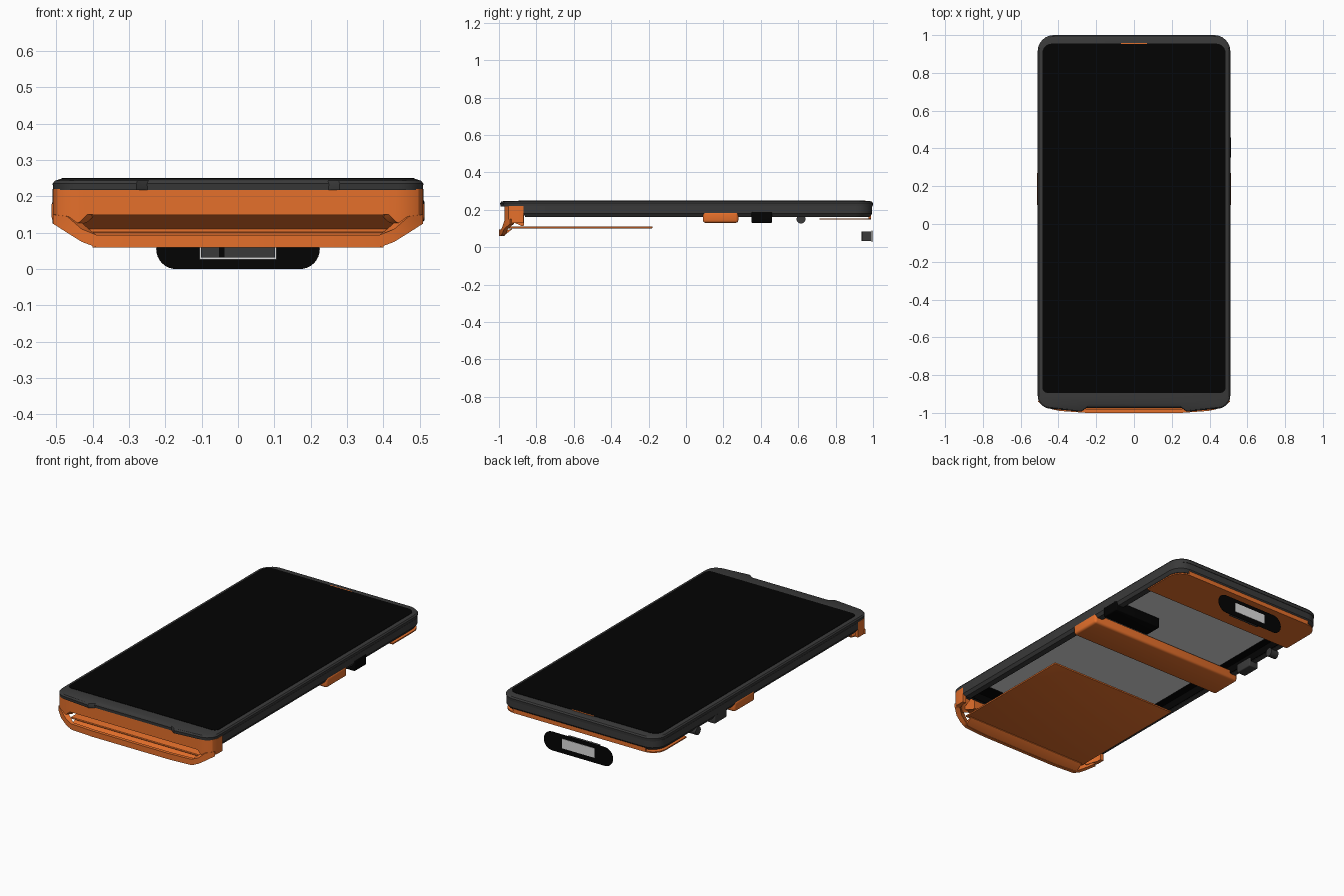
import bpy, bmesh, math

if "Cube" in bpy.data.objects:
    bpy.data.objects.remove(bpy.data.objects["Cube"])

def mat(name, r, g, b):
    m = bpy.data.materials.new(name)
    m.diffuse_color = (r, g, b, 1)
    m.use_nodes = True
    m.node_tree.nodes["Principled BSDF"].inputs["Base Color"].default_value = m.diffuse_color
    return m

ORANGE = mat("orange", .78, .16, .024)
DARK = mat("dark_grey", .042, .042, .042)
BLACK = mat("black", .001, .001, .001)
LIGHT = mat("light_grey", .72, .72, .72)

def finish(name, bm, m, smooth=True):
    bmesh.ops.recalc_face_normals(bm, faces=bm.faces)
    me = bpy.data.meshes.new(name)
    bm.to_mesh(me)
    bm.free()
    me.materials.append(m)
    ob = bpy.data.objects.new(name, me)
    bpy.context.collection.objects.link(ob)
    if smooth:
        bpy.ops.object.select_all(action='DESELECT')
        bpy.context.view_layer.objects.active = ob
        ob.select_set(True)
        bpy.ops.object.shade_smooth_by_angle(angle=math.radians(30))
    return ob

def loft(name, loops, m, ring=False):
    """Join loops of equal length; cap the ends or close into a ring."""
    bm = bmesh.new()
    rows = [[bm.verts.new(p) for p in lp] for lp in loops]
    n = len(rows[0])
    pairs = list(zip(rows, rows[1:])) + ([(rows[-1], rows[0])] if ring else [])
    for a, b in pairs:
        for i in range(n):
            j = (i + 1) % n
            bm.faces.new((a[i], a[j], b[j], b[i]))
    if not ring:
        bm.faces.new(rows[0])
        bm.faces.new(rows[-1])
    return finish(name, bm, m)

def box(name, x0, x1, y0, y1, z0, z1, m, bevel=0):
    bm = bmesh.new()
    bmesh.ops.create_cube(bm, size=1)
    for v in bm.verts:
        v.co = ((x0 + x1) / 2 + v.co.x * (x1 - x0), (y0 + y1) / 2 + v.co.y * (y1 - y0),
                (z0 + z1) / 2 + v.co.z * (z1 - z0))
    if bevel:
        bmesh.ops.bevel(bm, geom=bm.edges[:], offset=bevel, segments=3, profile=.5, affect='EDGES')
    return finish(name, bm, m)

def rounded(x0, x1, y0, y1, rb, rf, n=6):
    """Rounded rectangle: rb rounds the back corners, rf the front ones."""
    pts = []
    for cx, cy, r, a in ((x1 - rb, y1 - rb, rb, 0), (x0 + rb, y1 - rb, rb, 90),
                         (x0 + rf, y0 + rf, rf, 180), (x1 - rf, y0 + rf, rf, 270)):
        for i in range(n + 1):
            t = math.radians(a + 90 * i / n)
            pts.append((cx + r * math.cos(t), cy + r * math.sin(t)))
    return pts

def at(pts, z, s=0):
    """Lift an outline to height z, pulled in by s."""
    return [(x * (1 - s / .51), y * (1 - s), z) for x, y in pts]

def wall(name, half, thick, m):
    """Wrapped wall from (x, y, low z, high z) points, mirrored in x."""
    path = half + [(-x, y, a, b) for x, y, a, b in reversed(half)]
    bm = bmesh.new()
    rows = []
    for x, y, a, b in path:
        ix = x - math.copysign(thick, x) if abs(x) > .4 else x
        iy = y + thick if y < -.9 else y
        rows.append([bm.verts.new(p) for p in ((x, y, a), (x, y, b), (ix, iy, b), (ix, iy, a))])
    for a, b in zip(rows, rows[1:]):
        for i in range(4):
            j = (i + 1) % 4
            bm.faces.new((a[i], a[j], b[j], b[i]))
    bm.faces.new(rows[0])
    bm.faces.new(rows[-1])
    return finish(name, bm, m)

# front bezel with a shallow recess in its slightly bulged lower edge
outline = rounded(-.51, .51, -.978, 1, .085, .07)
outline[21:21] = [(-.28, -.994), (-.25, -.973), (.25, -.973), (.28, -.994)]
loft("bezel", [at(outline, .218, .002), at(outline, .235), at(outline, .243, .006),
               at(outline, .248, .022)], DARK)

# rear frame around the recessed back
outer = rounded(-.51, .51, -.87, .995, .085, .005)
inner = rounded(-.465, .465, -.85, .95, .06, .005)
loft("rear_frame", [at(outer, .22), at(outer, .18), at(outer, .162, .012),
                    at(inner, .162), at(inner, .22)], DARK, ring=True)
lining = rounded(-.46, .46, -.845, .945, .06, .005)
loft("recess_lining", [at(inner, .164), at(inner, .215), at(lining, .215), at(lining, .164)],
     BLACK, ring=True)
loft("recess_floor", [at(inner, .208), at(inner, .216)], BLACK)
box("battery_plate", -.40, .43, -.74, .72, .196, .208, LIGHT)

# screen and earpiece slot
glass = rounded(-.485, .485, -.895, .955, .05, .03)
loft("screen", [at(glass, .243), at(glass, .25)], BLACK)
box("earpiece", -.07, .07, .953, .959, .244, .2505, ORANGE)

# lower end cap: upper wall, lower lip bar, sloped shelf and inner panel
wall("end_cap_wall", [(.509, -.87, .13, .22), (.509, -.92, .13, .22), (.497, -.948, .13, .22),
                      (.47, -.966, .115, .22), (.435, -.97, .13, .22), (.415, -.97, .15, .22),
                      (.25, -.971, .15, .22)],
     .022, ORANGE)
wall("end_cap_lip", [(.509, -.94, .125, .15), (.47, -.97, .1, .145), (.43, -.982, .075, .11),
                     (.39, -.99, .06, .094), (.25, -1, .06, .094)], .02, ORANGE)

def prism(name, section, hx, m):
    loft(name, [[(x, y, z) for y, z in section] for x in (-hx, hx)], m)

prism("end_cap_shelf", [(-.985, .06), (-.97, .064), (-.93, .096), (-.93, .1), (-.985, .08)],
      .4, ORANGE)
prism("end_cap_panel", [(-.955, .147), (-.875, .112), (-.865, .116), (-.865, .21),
                        (-.955, .155)], .43, ORANGE)

# loose back cover
box("battery_cover", -.42, .42, -.95, -.18, .101, .111, ORANGE, .002)

# hand band across the back
box("middle_band", -.513, .513, .09, .28, .13, .19, ORANGE, .014)

# upper back shell: two thin plates joined at the rear edge
shell = rounded(-.505, .505, .715, .99, .08, .004)
loft("upper_shell_plate", [at(shell, .147), at(shell, .154)], ORANGE)
loft("upper_shell_liner", [at(shell, .178, .004), at(shell, .183, .004)], ORANGE)
box("upper_shell_wall", -.43, .43, .975, .99, .148, .182, ORANGE)

# side keys
box("right_key", .2, .513, .35, .46, .13, .19, BLACK, .006)
box("left_key", -.51, -.45, .35, .46, .13, .185, DARK, .006)
bm = bmesh.new()
bmesh.ops.create_cone(bm, cap_ends=True, segments=20, radius1=.024, radius2=.024, depth=.05)
for v in bm.verts:
    v.co = (-.485 + v.co.z, .615 + v.co.x, .15 + v.co.y)
finish("round_key", bm, DARK)

# scanner: stadium plate, sensor block, pale surround and window
stadium = rounded(-.225, .225, 0, .11, .0549, .0549, 8)
loft("scanner_plate", [[(x, y, z) for x, z in stadium] for y in (.9965, .998)], BLACK)
box("scanner_surround", -.106, .106, .992, .9965, .027, .088, LIGHT)
box("scanner_block", -.102, .102, .94, .9965, .032, .085, DARK)
box("scanner_divider", -.052, -.037, .937, .94, .032, .085, BLACK)
box("scanner_window", -.105, .105, .998, 1, .03, .086, LIGHT)
